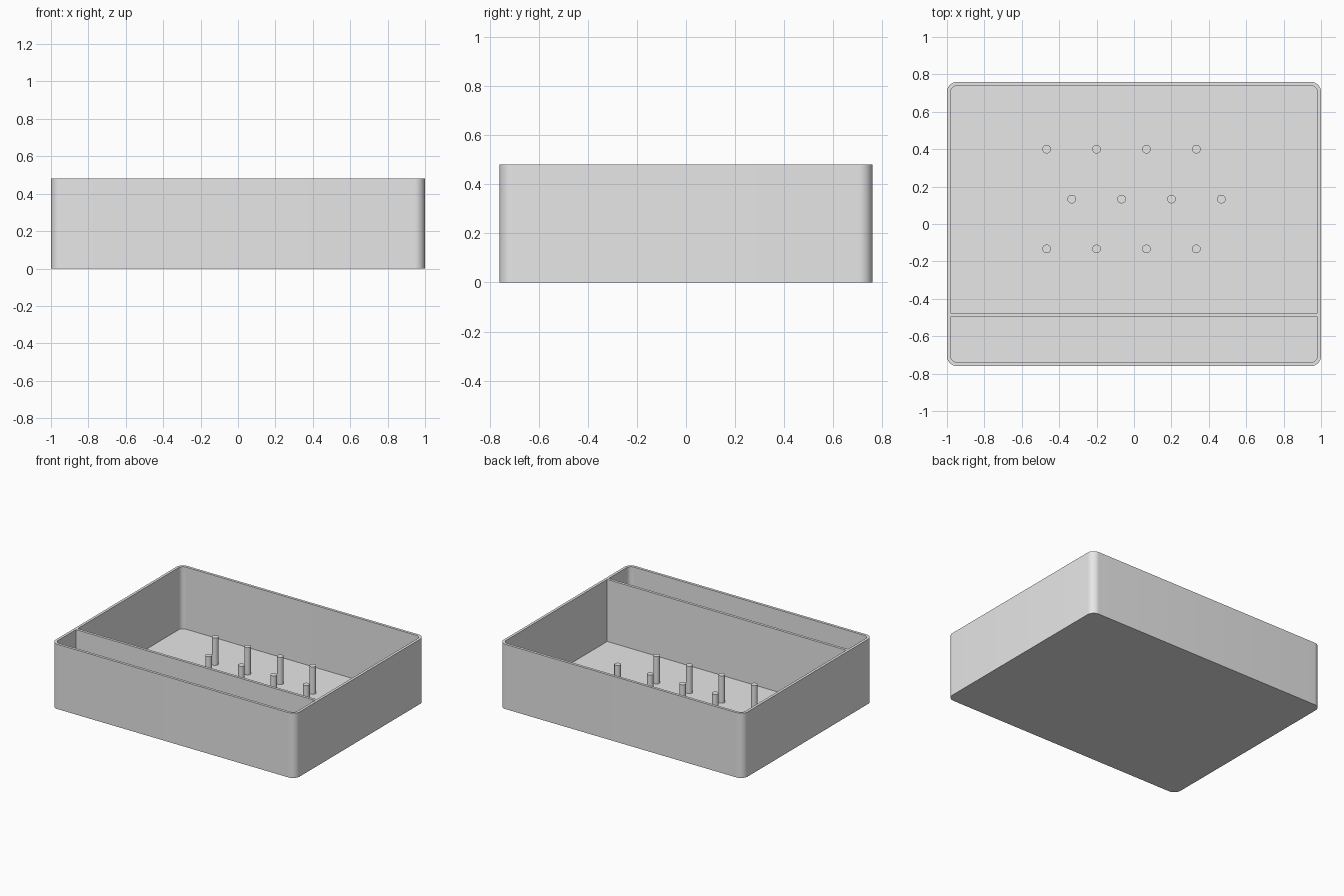
import bpy, bmesh, math

if "Cube" in bpy.data.objects:
    bpy.data.objects.remove(bpy.data.objects["Cube"])

HALF_X, HALF_Y, HEIGHT = 1.0, 0.76, 0.48
WALL, FLOOR, RADIUS = 0.02, 0.02, 0.055

grey = bpy.data.materials.new("light grey")
grey.use_nodes = True
grey.diffuse_color = (0.8, 0.8, 0.8, 1)
grey.node_tree.nodes["Principled BSDF"].inputs["Base Color"].default_value = (0.8, 0.8, 0.8, 1)


def finish(name, bm):
    """Turn a bmesh into a smooth-by-angle object with the grey material."""
    bmesh.ops.recalc_face_normals(bm, faces=bm.faces)
    mesh = bpy.data.meshes.new(name)
    bm.to_mesh(mesh)
    bm.free()
    mesh.materials.append(grey)
    obj = bpy.data.objects.new(name, mesh)
    bpy.context.collection.objects.link(obj)
    bpy.ops.object.select_all(action='DESELECT')
    obj.select_set(True)
    bpy.context.view_layer.objects.active = obj
    bpy.ops.object.shade_smooth_by_angle(angle=math.radians(30))
    return obj


def rounded_loop(bm, inset, z, steps=12):
    """Ring of vertices around a rounded rectangle."""
    r = RADIUS - inset
    cx, cy = HALF_X - RADIUS, HALF_Y - RADIUS
    ring = []
    for quarter, (sx, sy) in enumerate([(1, 1), (-1, 1), (-1, -1), (1, -1)]):
        for i in range(steps + 1):
            a = math.pi / 2 * (quarter + i / steps)
            ring.append(bm.verts.new((sx * cx + r * math.cos(a), sy * cy + r * math.sin(a), z)))
    return ring


# Open tray: outer wall, rim, inner wall and floor
bm = bmesh.new()
rings = [rounded_loop(bm, inset, z) for inset, z in
         [(0, 0), (0, HEIGHT), (WALL, HEIGHT), (WALL, FLOOR)]]
for low, high in zip(rings, rings[1:]):
    for i in range(len(low)):
        j = (i + 1) % len(low)
        bm.faces.new((low[i], low[j], high[j], high[i]))
bm.faces.new(rings[0])
bm.faces.new(rings[-1])
finish("tray", bm)

# Divider wall, flush with the rim
bm = bmesh.new()
bmesh.ops.create_cube(bm, size=1)
bmesh.ops.scale(bm, verts=bm.verts, vec=(2 * (HALF_X - WALL), WALL, HEIGHT - FLOOR))
bmesh.ops.translate(bm, verts=bm.verts, vec=(0, -0.487, (HEIGHT + FLOOR) / 2))
finish("divider", bm)

# Three staggered rows of round pegs
PEG_RADIUS, PEG_TOP, PITCH = 0.023, 0.222, 0.2667
for row, (start, y) in enumerate([(-0.467, -0.133), (-0.333, 0.133), (-0.467, 0.4)]):
    for col in range(4):
        bm = bmesh.new()
        bmesh.ops.create_cone(bm, cap_ends=True, segments=32, radius1=PEG_RADIUS,
                              radius2=PEG_RADIUS, depth=PEG_TOP - FLOOR)
        bmesh.ops.translate(bm, verts=bm.verts,
                            vec=(start + col * PITCH, y, (PEG_TOP + FLOOR) / 2))
        finish(f"peg_{row + 1}_{col + 1}", bm)
